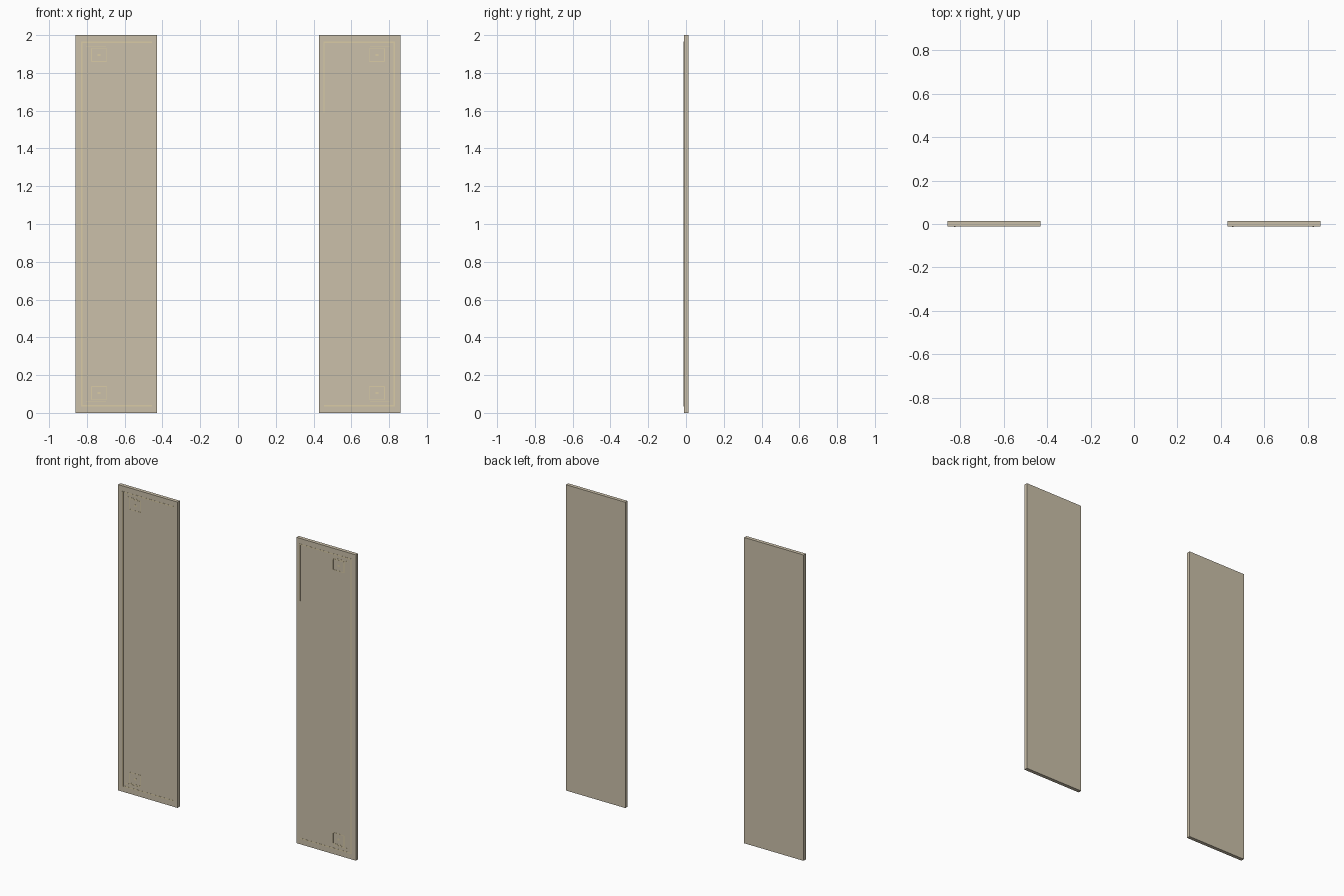
import bpy, bmesh
from mathutils import Matrix, Vector

if "Cube" in bpy.data.objects:
    bpy.data.objects.remove(bpy.data.objects["Cube"])


def material(name, color):
    m = bpy.data.materials.new(name)
    m.diffuse_color = color
    m.use_nodes = True
    m.node_tree.nodes["Principled BSDF"].inputs["Base Color"].default_value = m.diffuse_color
    return m


SAND = material("sand_panel", (0.60, 0.53, 0.40, 1))
TRIM = material("pale_trim", (0.70, 0.60, 0.38, 1))
FRONT, BACK = -0.0105, 0.013


def boxes(name, parts, mat):
    """Join axis-aligned boxes given as (x0, x1, y0, y1, z0, z1)."""
    bm = bmesh.new()
    for x0, x1, y0, y1, z0, z1 in parts:
        centre = Vector((x0 + x1, y0 + y1, z0 + z1)) / 2
        size = (abs(x1 - x0), y1 - y0, z1 - z0)
        bmesh.ops.create_cube(bm, size=1, matrix=Matrix.LocRotScale(centre, None, size))
    mesh = bpy.data.meshes.new(name)
    bm.to_mesh(mesh)
    bm.free()
    ob = bpy.data.objects.new(name, mesh)
    mesh.materials.append(mat)
    bpy.context.collection.objects.link(ob)
    return ob


def strip(x0, x1, z0, z1, proud=0.0008):
    return (x0, x1, FRONT - proud, FRONT + 0.003, z0, z1)


def frame(cx, cz, w, h, t):
    """Four strips making a thin rectangular outline."""
    return [strip(cx - w / 2, cx + w / 2, cz + s * h / 2 - t / 2, cz + s * h / 2 + t / 2) for s in (-1, 1)] + \
           [strip(cx + s * w / 2 - t / 2, cx + s * w / 2 + t / 2, cz - h / 2, cz + h / 2) for s in (-1, 1)]


for label, s in (("left", -1), ("right", 1)):
    # Door slab
    boxes(label + "_panel", [(s * 0.43, s * 0.86, FRONT, BACK, 0, 2)], SAND)

    # Border lines along the outer edge, top and bottom
    border = [strip(s * 0.822, s * 0.83, 0.035, 1.965, 0.0025)]
    for z in (0.038, 1.962):
        border.append(strip(s * 0.455, s * 0.822, z - 0.003, z + 0.003))
    if s > 0:
        border.append(strip(0.452, 0.458, 1.59, 1.965, 0.0025))  # short inner line
    boxes(label + "_border_trim", border, TRIM)

    # Corner squares with a small centre stud
    corners = []
    for z, edge in ((0.105, 0.062), (1.895, 1.938)):
        corners += frame(s * 0.735, z, 0.08, 0.07, 0.004)
        corners.append(strip(s * 0.70, s * 0.805, edge - 0.002, edge + 0.002))
        corners.append(strip(s * 0.735 - 0.008, s * 0.735 + 0.008, z - 0.006, z + 0.006))
    boxes(label + "_corner_trim", corners, TRIM)
